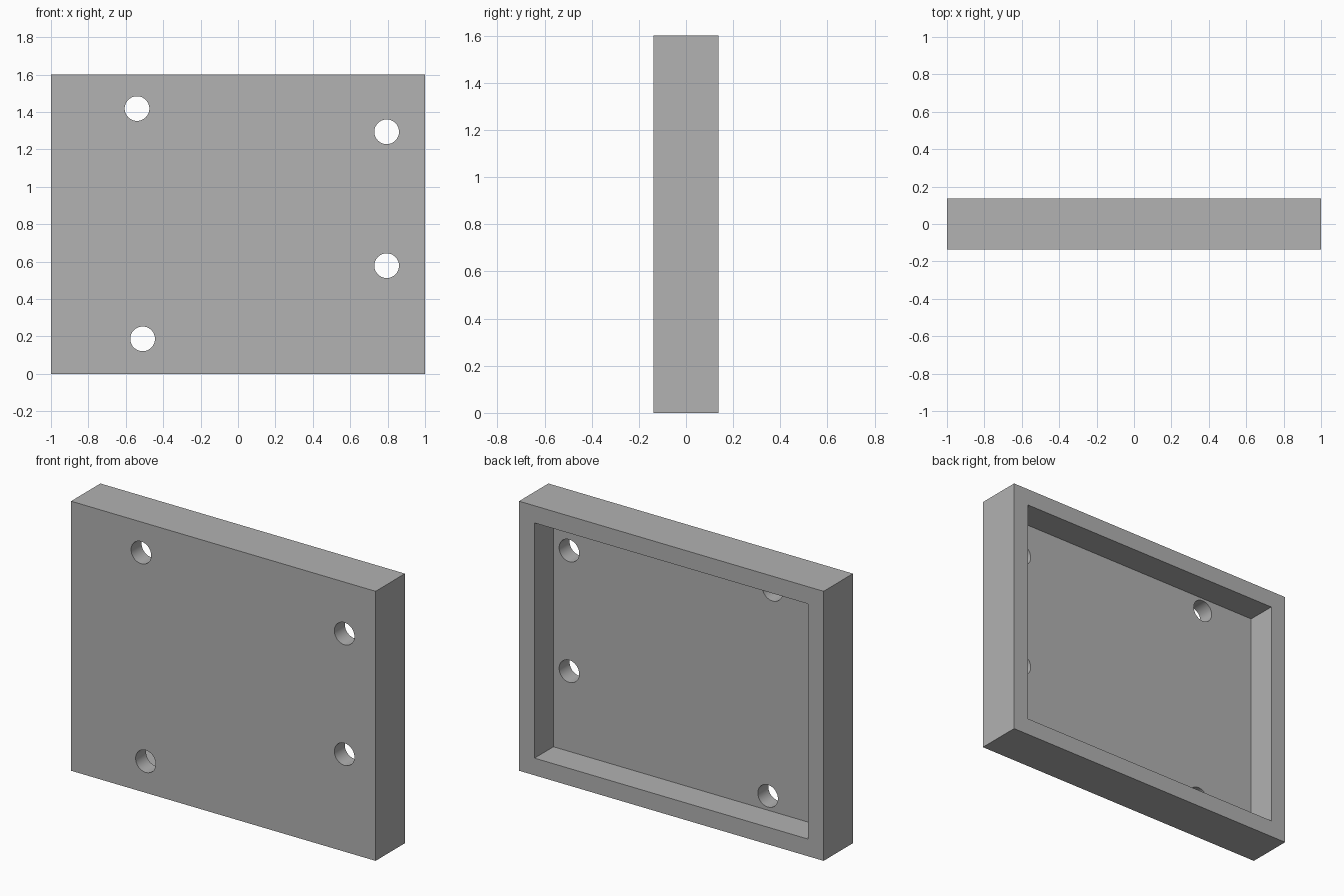
import bpy
import math

cube = bpy.data.objects.get("Cube")
if cube:
    bpy.data.objects.remove(cube, do_unlink=True)

WIDTH, DEPTH, HEIGHT = 2.0, 0.275, 1.6
RIM, FLOOR = 0.102, 0.098
HOLE_RADIUS = 0.066
HOLES = [(-0.54, 1.418), (-0.51, 0.187), (0.795, 1.294), (0.795, 0.578)]

grey = bpy.data.materials.new("plain grey")
grey.use_nodes = True
colour = (0.445, 0.445, 0.445, 1)
grey.diffuse_color = colour
grey.node_tree.nodes["Principled BSDF"].inputs["Base Color"].default_value = colour


def box(name, size, location):
    bpy.ops.mesh.primitive_cube_add(size=1, location=location)
    obj = bpy.context.object
    obj.name = name
    obj.scale = size
    bpy.ops.object.transform_apply(location=False, rotation=False, scale=True)
    obj.data.materials.append(grey)
    return obj


def cut(target, cutter):
    cutter.hide_render = True
    mod = target.modifiers.new("cut", "BOOLEAN")
    mod.operation = "DIFFERENCE"
    mod.solver = "EXACT"
    mod.object = cutter
    bpy.ops.object.select_all(action="DESELECT")
    target.select_set(True)
    bpy.context.view_layer.objects.active = target
    bpy.ops.object.modifier_apply(modifier=mod.name)
    bpy.data.objects.remove(cutter, do_unlink=True)


# Solid block of the tray, standing on its edge
tray = box("tray", (WIDTH, DEPTH, HEIGHT), (0, 0, HEIGHT / 2))

# Pocket open to the back, leaving a rim and a thin front panel
pocket = box("pocket_cutter", (WIDTH - 2 * RIM, DEPTH, HEIGHT - 2 * RIM),
             (0, FLOOR, HEIGHT / 2))
cut(tray, pocket)

# Round mounting holes through the front panel
for x, z in HOLES:
    bpy.ops.mesh.primitive_cylinder_add(
        vertices=48, radius=HOLE_RADIUS, depth=DEPTH,
        location=(x, -DEPTH / 2, z), rotation=(math.pi / 2, 0, 0))
    drill = bpy.context.object
    drill.name = "hole_cutter"
    drill.data.materials.append(grey)
    cut(tray, drill)

# Smooth hole walls, sharp edges elsewhere
bpy.ops.object.shade_smooth_by_angle(angle=math.radians(30))
